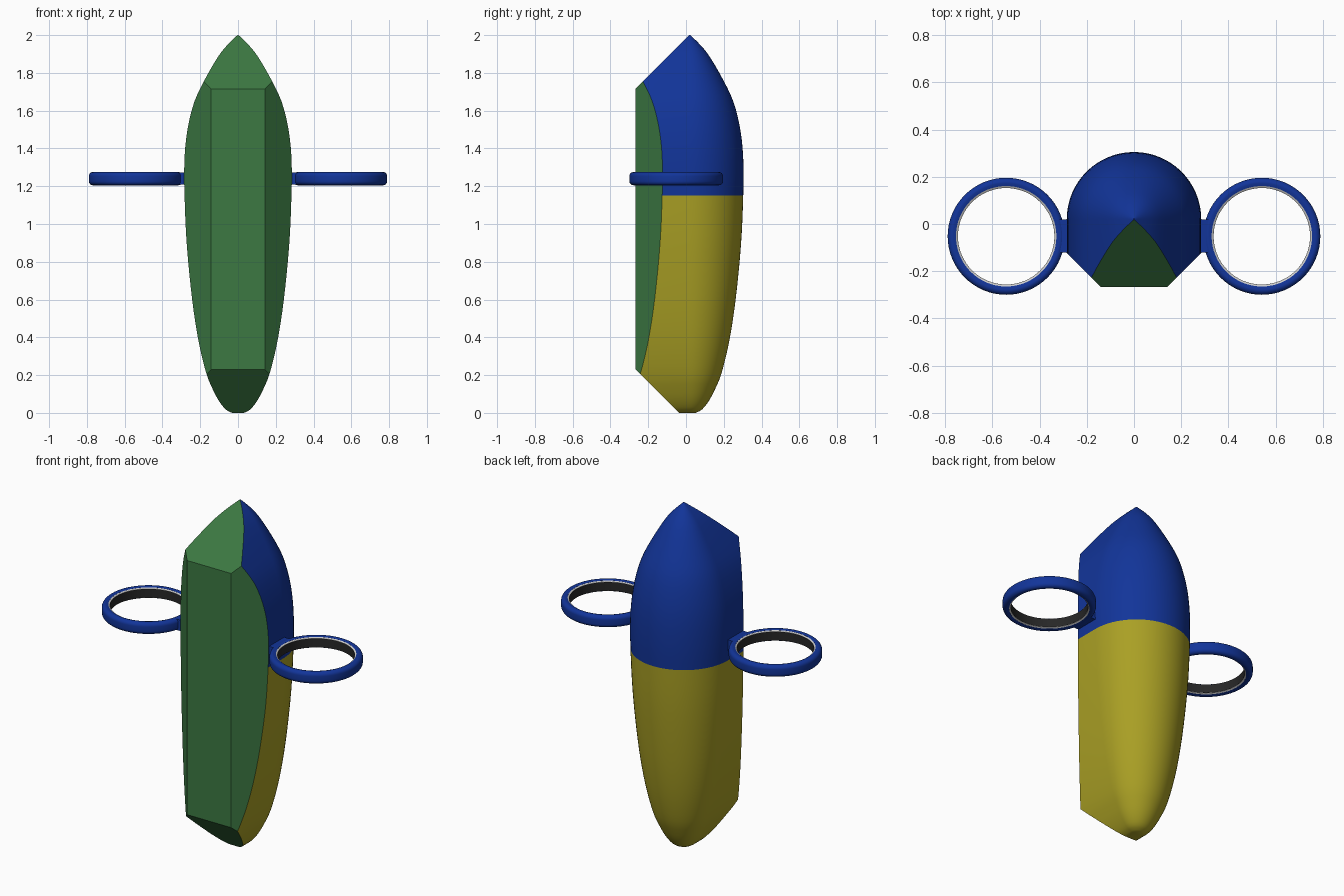
import bpy, bmesh, math
from mathutils import Vector

if "Cube" in bpy.data.objects:
    bpy.data.objects.remove(bpy.data.objects["Cube"])


def material(name, rgb):
    m = bpy.data.materials.new(name)
    m.diffuse_color = (*rgb, 1)
    m.use_nodes = True
    m.node_tree.nodes["Principled BSDF"].inputs["Base Color"].default_value = m.diffuse_color
    return m


BLUE = material("blue", (0.006, 0.035, 0.32))
YELLOW = material("yellow", (0.40, 0.35, 0.018))
GREEN = material("green", (0.045, 0.19, 0.055))
DARK = material("dark", (0.02, 0.02, 0.02))


def finish(bm, name, mats=(), smooth=True):
    bmesh.ops.recalc_face_normals(bm, faces=bm.faces[:])
    me = bpy.data.meshes.new(name)
    bm.to_mesh(me)
    bm.free()
    ob = bpy.data.objects.new(name, me)
    bpy.context.collection.objects.link(ob)
    for m in mats:
        me.materials.append(m)
    if smooth:
        bpy.ops.object.select_all(action='DESELECT')
        ob.select_set(True)
        bpy.context.view_layer.objects.active = ob
        bpy.ops.object.shade_smooth_by_angle(angle=math.radians(28))
    return ob


def spline(pts, n):
    """Catmull-Rom curve through 2D points."""
    p = [Vector(q) for q in [pts[0], *pts, pts[-1]]]
    out = []
    for i in range(1, len(p) - 2):
        a, b, c, d = p[i - 1:i + 3]
        for k in range(n):
            t = k / n
            out.append(0.5 * (2 * b + (c - a) * t + (2 * a - 5 * b + 4 * c - d) * t ** 2
                              + (3 * b - a - 3 * c + d) * t ** 3))
    return out + [p[-1]]


# Hull: rounded back, straight-sided front, later trimmed by flat planes
PROFILE = [(0.03, 0), (0.065, 0.018), (0.102, 0.065), (0.136, 0.13), (0.168, 0.21),
           (0.205, 0.36), (0.235, 0.54), (0.259, 0.75), (0.275, 0.95), (0.283, 1.15),
           (0.285, 1.28), (0.279, 1.41), (0.262, 1.53), (0.23, 1.65), (0.18, 1.757),
           (0.108, 1.882), (0.057, 1.947), (0.003, 2.0)]
CY, SEG = 0.02, 32
bm = bmesh.new()
rings = []
for w, z in spline(PROFILE, 3):
    pts = [(w, -0.5)]
    pts += [(w * math.cos(math.pi * k / SEG), CY + w * math.sin(math.pi * k / SEG))
            for k in range(SEG + 1)]
    pts.append((-w, -0.5))
    rings.append([bm.verts.new((x, y, z)) for x, y in pts])
for lo, hi in zip(rings, rings[1:]):
    for k in range(len(lo)):
        j = (k + 1) % len(lo)
        bm.faces.new((lo[k], lo[j], hi[j], hi[k]))
bm.faces.new(rings[0][::-1])
bm.faces.new(rings[-1])
for f in bm.faces:
    f.material_index = 1 if f.calc_center_median().z < 1.15 else 0

# Green faceted front: each plane trims the hull and is capped
PLANES = [((0, -0.267, 0), (0, -1, 0)),
          ((0.142, -0.267, 0), (1, -1, 0)),
          ((-0.142, -0.267, 0), (-1, -1, 0)),
          ((0, -0.267, 1.716), (0, -1, 1)),
          ((0, -0.267, 0.23), (0, -1, -1))]
for co, no in PLANES:
    res = bmesh.ops.bisect_plane(bm, geom=bm.verts[:] + bm.edges[:] + bm.faces[:], dist=1e-6,
                                 plane_co=co, plane_no=Vector(no).normalized(),
                                 clear_outer=True)
    edges = [e for e in res["geom_cut"] if isinstance(e, bmesh.types.BMEdge)]
    bmesh.ops.edgeloop_fill(bm, edges=edges, mat_nr=2)
finish(bm, "hull", (BLUE, YELLOW, GREEN))


def lathe(name, center, section, mats=(), n=64):
    """Revolve a closed (radius, height) section around a vertical axis."""
    bm = bmesh.new()
    loops = []
    for i in range(n):
        a = 2 * math.pi * i / n
        loops.append([bm.verts.new((center[0] + r * math.cos(a), center[1] + r * math.sin(a),
                                    center[2] + h)) for r, h in section])
    for i in range(n):
        p, q = loops[i], loops[(i + 1) % n]
        for k in range(len(section)):
            j = (k + 1) % len(section)
            bm.faces.new((p[k], q[k], q[j], p[j]))
    return finish(bm, name, mats)


# Rounded outer section of the side rings
R = 0.022
outer = [(0.226 + R * math.cos(a), s * 0.013 + R * math.sin(a))
         for s, start in ((1, 0), (-1, -90))
         for a in [math.radians(start + 15 * k) for k in range(7)]]
outer = outer[7:] + outer[:7] + [(0.213, 0.031), (0.213, -0.031)]

for s, side in ((1, "right"), (-1, "left")):
    c = (s * 0.542, -0.052, 1.24)
    lathe(side + "_ring", c, outer, (BLUE,))
    # Grey rim and dark inner band
    lathe(side + "_rim", c, [(0.205, -0.026), (0.214, -0.031), (0.214, 0.031), (0.205, 0.026)])
    lathe(side + "_inner_band", c, [(0.2045, -0.025), (0.207, -0.025), (0.207, 0.025),
                                    (0.2045, 0.025)], (DARK,))
    # Strut joining ring and hull
    bm = bmesh.new()
    bmesh.ops.create_cube(bm, size=1)
    for v in bm.verts:
        v.co = (s * (0.288 + v.co.x * 0.076), -0.05 + v.co.y * 0.14, 1.24 + v.co.z * 0.064)
    finish(bm, side + "_strut", (BLUE,), smooth=False)
